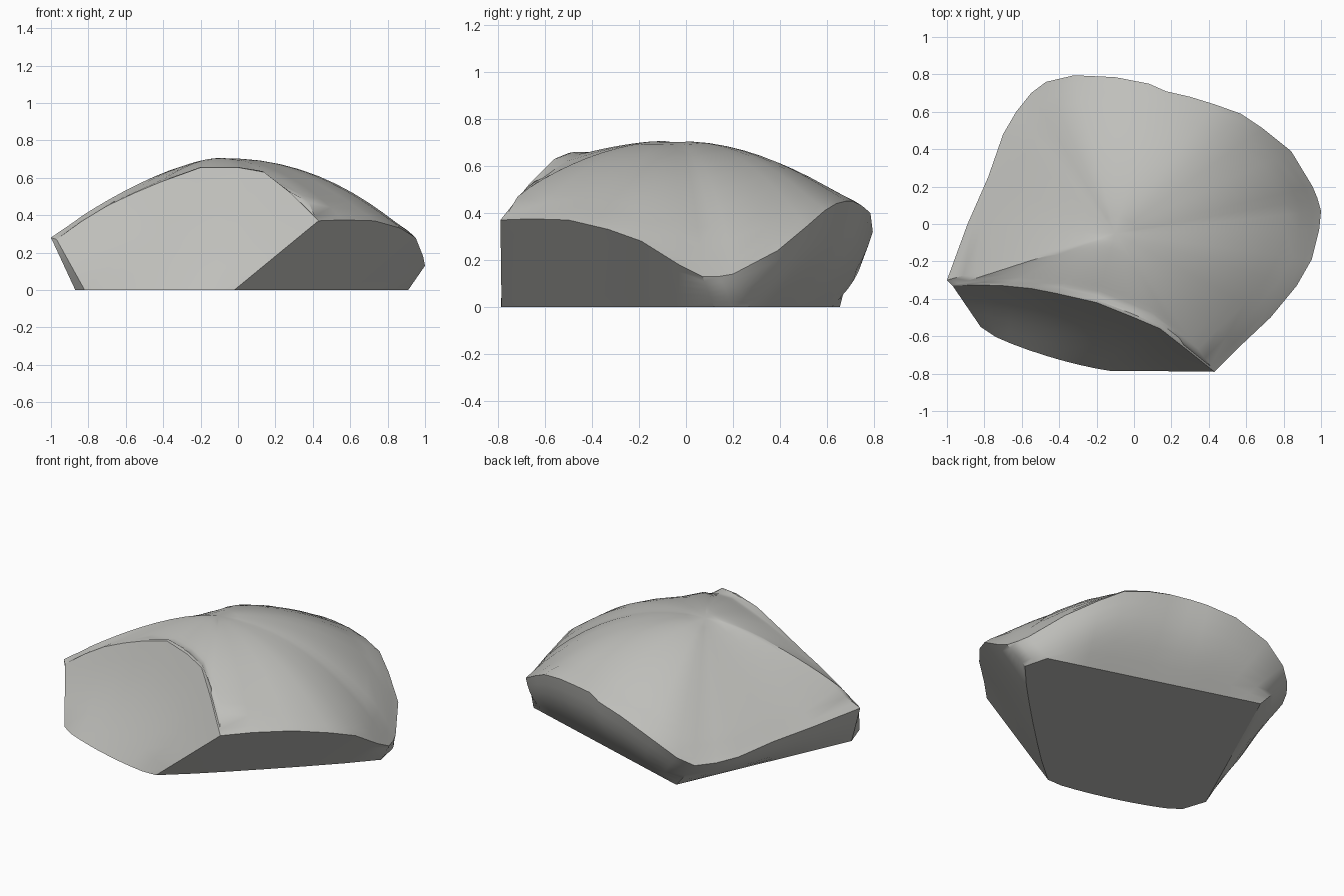
import bpy
import bmesh
import math
from mathutils import Vector

if "Cube" in bpy.data.objects:
    bpy.data.objects.remove(bpy.data.objects["Cube"], do_unlink=True)

# Rock colour
stone = bpy.data.materials.new("warm grey stone")
stone.use_nodes = True
stone.diffuse_color = (.52, .52, .495, 1)
shader = stone.node_tree.nodes["Principled BSDF"]
shader.inputs["Base Color"].default_value = stone.diffuse_color
shader.inputs["Roughness"].default_value = .9

# Rim of each broken side, counterclockwise, as it meets the domed top
front_rim = [(-.97, -.33, .27), (-.84, -.325, .365), (-.7, -.33, .45), (-.55, -.345, .52),
             (-.42, -.37, .575), (-.2, -.42, .655), (.0, -.5, .655), (.14, -.56, .63),
             (.28, -.67, .52), (.43, -.79, .37)]
left_rim = [(.43, -.79, .37), (.56, -.66, .375), (.73, -.5, .37), (.87, -.33, .33),
            (.95, -.19, .28), (.99, -.03, .18), (1, .07, .13)]
corner_rim = [(1, .07, .13), (.98, .14, .13), (.955, .2, .14)]
back_rim = [(.955, .2, .14), (.84, .39, .24), (.69, .51, .34), (.57, .59, .41),
            (.43, .64, .44), (.3, .68, .45), (.17, .71, .45), (.08, .75, .43),
            (-.1, .785, .4), (-.32, .795, .32), (-.47, .76, .23), (-.55, .7, .18)]
right_rim = [(-.55, .7, .18), (-.63, .6, .18), (-.7, .48, .19), (-.78, .25, .22),
             (-.89, .0, .25), (-1, -.3, .28)]
end_rim = [(-1, -.3, .28), (-.97, -.33, .27)]

# Corners of the flat underside
front_corner = Vector((-.02, -.785, 0))
left_corner = Vector((.91, .12, 0))
back_left_corner = Vector((.87, .27, 0))
back_corner = Vector((-.39, .655, 0))
right_corner = Vector((-.87, -.4, 0))
end_corner = Vector((-.82, -.55, 0))

# Each side: rim, first and last underside corner, bulge of the foot, bow of the wall
sides = [(front_rim, end_corner, front_corner, .05, -.03),
         (left_rim, front_corner, left_corner, .02, .0),
         (corner_rim, left_corner, back_left_corner, .0, .02),
         (back_rim, back_left_corner, back_corner, .0, .05),
         (right_rim, back_corner, right_corner, .0, .02),
         (end_rim, right_corner, end_corner, .0, .0)]

SIDE_ROWS = 6
TOP_ROWS = 12
peak = Vector((-.1, -.05, .71))
bm = bmesh.new()


def bridge(first, second):
    """Joins two open rows of points with quads."""
    for i in range(len(first) - 1):
        bm.faces.new((first[i], first[i + 1], second[i + 1], second[i]))


def side_wall(rim, start, end, bulge, bow):
    """Lofts one broken side up to its rim and returns its foot points."""
    rows = []
    outward = (end - start).cross(Vector((0, 0, 1))).normalized()
    for r in range(SIDE_ROWS + 1):
        up = r / SIDE_ROWS
        row = []
        for i, top in enumerate(rim):
            along = i / (len(rim) - 1)
            middle = math.sqrt(abs(math.sin(math.pi * along)))
            low = start.lerp(end, along) + outward * bulge * middle
            swell = bow * math.sin(math.pi * up) * middle
            row.append(bm.verts.new(low.lerp(Vector(top), up) + outward * swell))
        rows.append(row)
    for lower, upper in zip(rows, rows[1:]):
        bridge(lower, upper)
    return [v.co.copy() for v in rows[0][:-1]]


foot = []
for side in sides:
    foot += side_wall(*side)

# Domed top: rings rise from the rim to the peak, fullest at the back left
rim = [Vector(p) for side in sides for p in side[0][:-1]]
rings = []
for r in range(TOP_ROWS):
    t = (r / TOP_ROWS) ** 1.3
    ring = []
    for p in rim:
        point = p.lerp(peak, t)
        roundness = 1.75 + .5 * p.x + .8 * max(0, p.x * p.y)
        point.z = p.z + (peak.z - p.z) * (1 - (1 - t) ** roundness)
        ring.append(bm.verts.new(point))
    ring.append(ring[0])
    rings.append(ring)
for outer, inner in zip(rings, rings[1:]):
    bridge(outer, inner)
tip = bm.verts.new(peak)
for a, b in zip(rings[-1], rings[-1][1:]):
    bm.faces.new((a, b, tip))

# Even out the folds of the dome without moving its outline
dome = [tip] + [v for ring in rings[2:] for v in ring[:-1]]
for _ in range(4):
    bmesh.ops.smooth_vert(bm, verts=dome, factor=.5, use_axis_x=False,
                          use_axis_y=False, use_axis_z=True)

# Flat underside
bm.faces.new([bm.verts.new(p) for p in reversed(foot)])

bmesh.ops.remove_doubles(bm, verts=bm.verts[:], dist=.002)
bmesh.ops.recalc_face_normals(bm, faces=bm.faces[:])

mesh = bpy.data.meshes.new("rock")
bm.to_mesh(mesh)
bm.free()
mesh.materials.append(stone)
rock = bpy.data.objects.new("rock", mesh)
bpy.context.collection.objects.link(rock)

# Soft surface with crisp broken edges
bpy.context.view_layer.objects.active = rock
rock.select_set(True)
bpy.ops.object.shade_smooth_by_angle(angle=math.radians(38))
